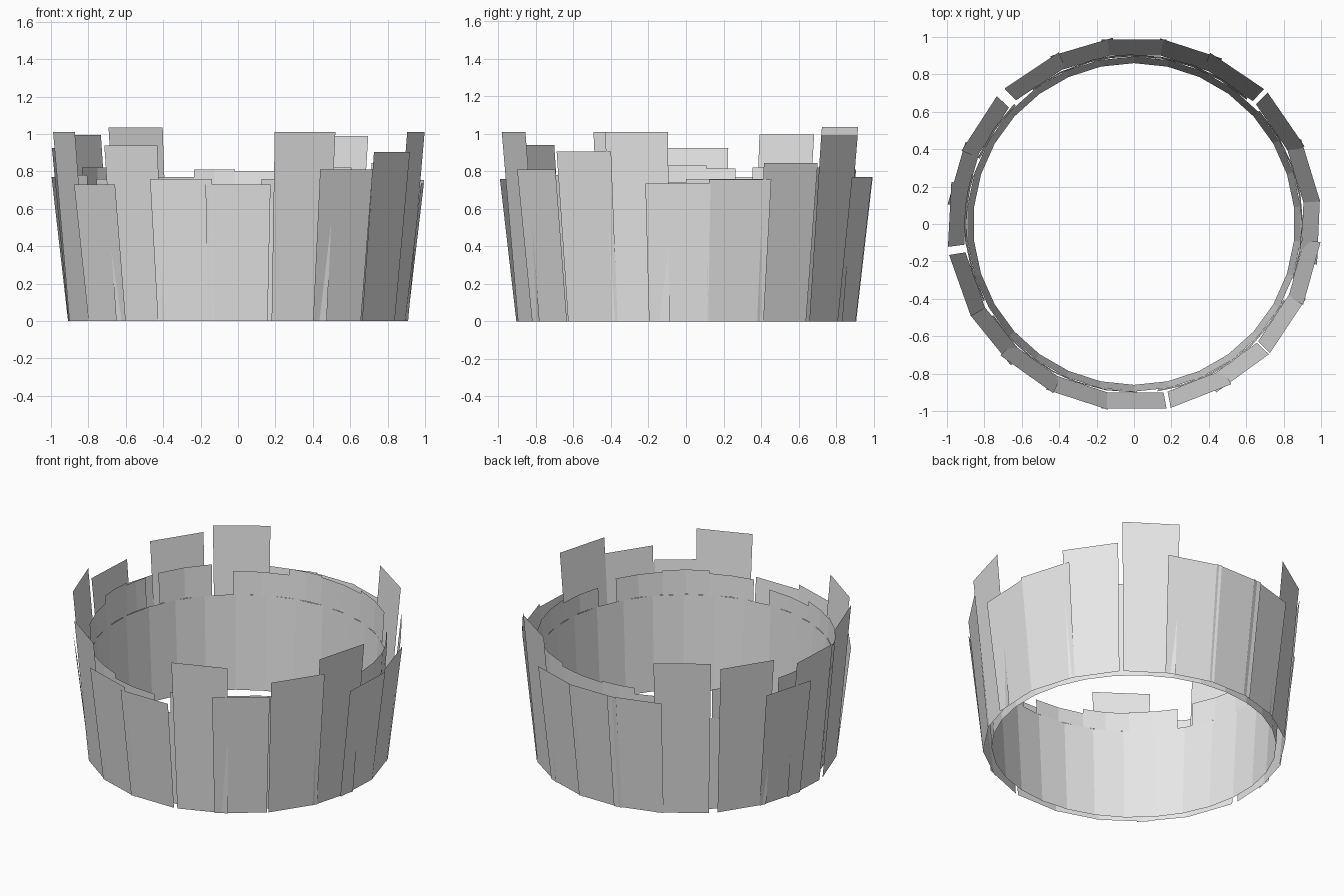
import bpy, bmesh, math
from mathutils import Vector

if "Cube" in bpy.data.objects:
    bpy.data.objects.remove(bpy.data.objects["Cube"])

gray = bpy.data.materials.new("light gray")
gray.diffuse_color = (0.8, 0.8, 0.8, 1)
gray.use_nodes = True
gray.node_tree.nodes["Principled BSDF"].inputs["Base Color"].default_value = gray.diffuse_color


def make_object(name, quads):
    """Build one object from a list of four-cornered faces."""
    bm = bmesh.new()
    for quad in quads:
        bm.faces.new([bm.verts.new(p) for p in quad])
    bmesh.ops.remove_doubles(bm, verts=bm.verts, dist=0.0005)
    mesh = bpy.data.meshes.new(name)
    bm.to_mesh(mesh)
    bm.free()
    mesh.materials.append(gray)
    obj = bpy.data.objects.new(name, mesh)
    bpy.context.collection.objects.link(obj)
    return obj


def plank(angle, r_low, r_high, half_low, half_high, height):
    """Flat sheet leaning outward, with its outside facing along the angle."""
    a = math.radians(angle)
    out = Vector((math.cos(a), math.sin(a), 0))
    side = Vector((-math.sin(a), math.cos(a), 0))
    top = Vector((0, 0, height))
    return [out * r_low - side * half_low, out * r_low + side * half_low,
            out * r_high + side * half_high + top,
            out * r_high - side * half_high + top]


# Outer planks: direction and height, every one flaring to the same radius
outer = [(-90, 0.73), (-68.7, 1.01), (-54, 0.81), (-33.5, 0.905), (-15.5, 1.01),
         (-2.5, 0.735), (17, 0.755), (34.5, 0.845), (56, 0.99), (72, 0.77),
         (90, 0.77), (106.5, 0.77), (123.7, 1.035), (147, 0.995), (164, 0.77),
         (177, 0.925), (199.5, 1.01), (219, 0.73), (234.5, 0.94), (252, 0.76)]
for angle, height in outer:
    make_object("outer_plank", [plank(angle, 0.9, 0.987, 0.158, 0.174, height)])

# Inner planks: first angle, last angle and height, with notches between runs
inner = [(-82, -64, 0.76), (-64, -46, 0.78), (-46, -27, 0.77), (-19, 0, 0.74),
         (0, 20, 0.76), (20, 42, 0.76), (48, 70, 0.82), (70, 91, 0.80),
         (91, 105, 0.81), (105, 127, 0.77), (135, 157, 0.82), (163, 173, 0.815),
         (173, 187, 0.83), (187, 207, 0.78), (213, 232, 0.76), (232, 250, 0.75),
         (250, 271, 0.72)]
LOW = 0.62
R0, R1 = 0.86, 0.905


def inner_strip(a0, a1, z0, z1):
    """Sloping strip of the inner wall between two angles and two heights."""
    def point(deg, z):
        r = R0 + (R1 - R0) * z / 0.78
        a = math.radians(deg)
        return Vector((r * math.cos(a), r * math.sin(a), z))
    return [point(a0, z0), point(a1, z0), point(a1, z1), point(a0, z1)]


# Continuous lower wall, then the upper ends of the inner planks
steps = 30
make_object("inner_wall", [inner_strip(-90 + 360 / steps * i, -90 + 360 / steps * (i + 1), 0, LOW)
                           for i in range(steps)])
for a0, a1, height in inner:
    mid = (a0 + a1) / 2
    make_object("inner_plank_top", [inner_strip(a0, mid, LOW, height),
                                    inner_strip(mid, a1, LOW, height)])
